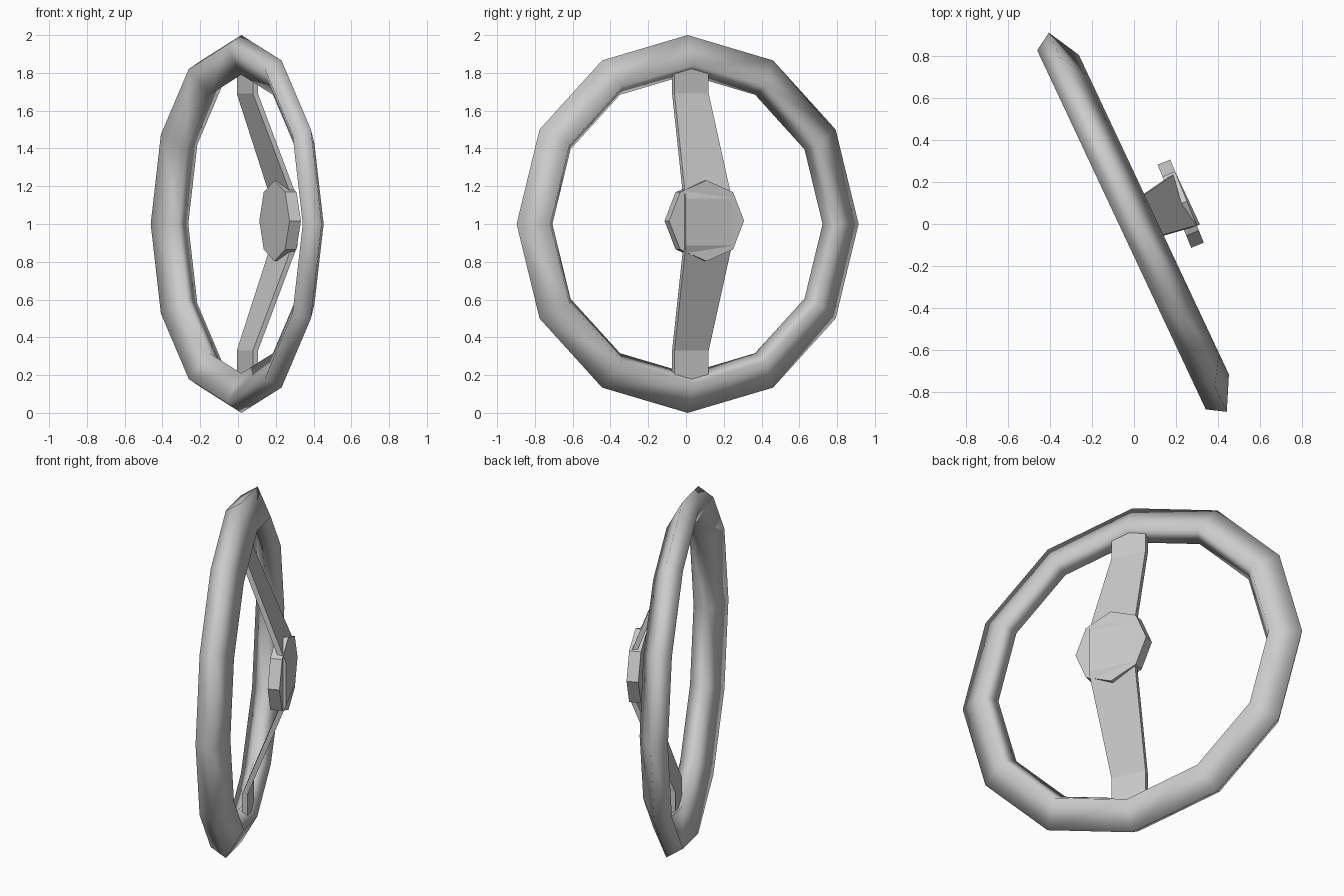
import bpy, bmesh, math
from mathutils import Matrix

cube = bpy.data.objects.get("Cube")
if cube:
    bpy.data.objects.remove(cube, do_unlink=True)

TILT = math.radians(25.15)   # heading of the wheel axle
HUB_TILT = math.radians(22)

grey = bpy.data.materials.new("plain_grey")
grey.use_nodes = True
colour = (0.6, 0.6, 0.6, 1)
grey.diffuse_color = colour
grey.node_tree.nodes["Principled BSDF"].inputs["Base Color"].default_value = colour


def finish(bm, name, turn, location, smooth=None):
    bmesh.ops.recalc_face_normals(bm, faces=bm.faces)
    mesh = bpy.data.meshes.new(name)
    bm.to_mesh(mesh)
    bm.free()
    mesh.materials.append(grey)
    ob = bpy.data.objects.new(name, mesh)
    ob.location = location
    ob.rotation_euler.z = turn
    bpy.context.collection.objects.link(ob)
    if smooth:
        bpy.ops.object.select_all(action='DESELECT')
        ob.select_set(True)
        bpy.context.view_layer.objects.active = ob
        bpy.ops.object.shade_smooth_by_angle(angle=math.radians(smooth))
    return ob


def bridge(bm, loops, closed):
    """Skin a series of equal vertex rings, capping the ends if open."""
    count = len(loops)
    for i in range(count if closed else count - 1):
        a, b = loops[i], loops[(i + 1) % count]
        for j in range(len(a)):
            k = (j + 1) % len(a)
            bm.faces.new((a[j], a[k], b[k], b[j]))
    if not closed:
        bm.faces.new(loops[0])
        bm.faces.new(loops[-1])


# Rim: slanted rectangular section (radius, axle offset) swept in 12 steps
section = [(1.0, 0.02), (0.947, -0.066), (0.79, 0.019), (0.843, 0.105)]
bm = bmesh.new()
rings = []
for i in range(12):
    a = math.tau * i / 12
    rings.append([bm.verts.new((n, r * math.sin(a), r * math.cos(a))) for r, n in section])
bridge(bm, rings, True)
finish(bm, "rim", TILT, (0, 0, 1), smooth=100)

# Spoke: one bent bar crossing the wheel, stations of (height, axle offset, half width)
half = [(0.85, 0.07, 0.10), (0.68, 0.07, 0.10), (0.125, 0.284, 0.135)]
stations = half + [(-z, n, w) for z, n, w in reversed(half)]
THICK = 0.03
bm = bmesh.new()
rings = []
for z, n, w in stations:
    rings.append([bm.verts.new(p) for p in
                  ((n, -w, z), (n, w, z), (n - THICK, w, z), (n - THICK, -w, z))])
bridge(bm, rings, False)
finish(bm, "spoke", TILT, (0, 0, 1.01))

# Hub: short octagonal drum with a corner at the top
bm = bmesh.new()
bmesh.ops.create_cone(bm, cap_ends=True, segments=8, radius1=0.214, radius2=0.214,
                      depth=0.065, matrix=Matrix.Rotation(math.pi / 2, 4, 'Y'))
finish(bm, "hub", HUB_TILT, (0.223, 0.097, 1.017))
